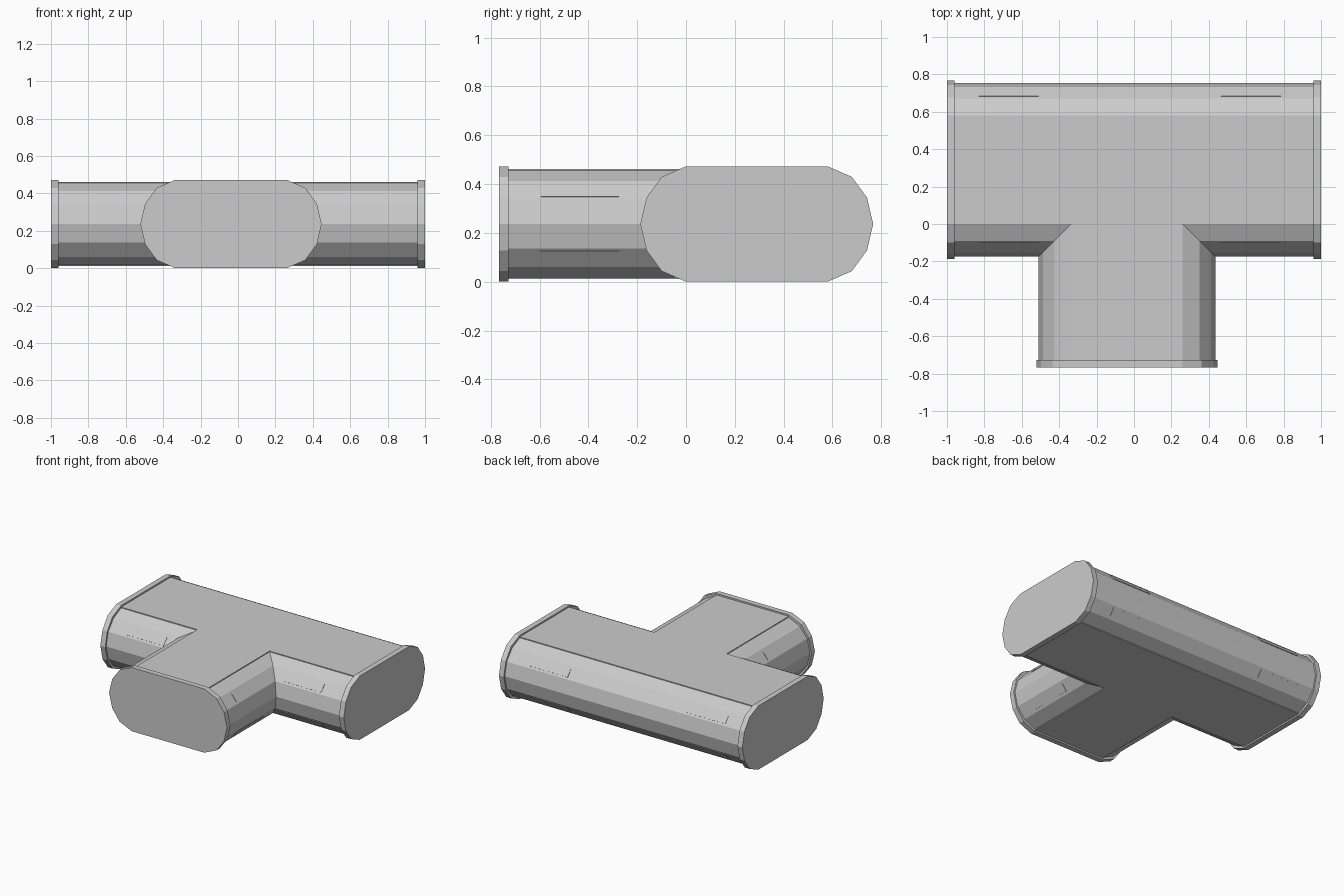
import bpy, bmesh
from mathutils import Vector

if "Cube" in bpy.data.objects:
    bpy.data.objects.remove(bpy.data.objects["Cube"])

MID = 0.2365                     # mid height of the corridor
XL, XR, Y0, Y1 = -0.335, 0.26, 0.0, 0.58   # edges of the flat roof
END_X, END_Y, RIM = 1.0, -0.767, 0.04


def side(points):
    """Mirror the upper side profile (offset, height) to the lower half."""
    return points + [(d, -z) for d, z in reversed(points[:-1])]


WALL = side([(0, 0.219), (0.09, 0.176), (0.152, 0.1), (0.175, 0)])
FLANGE = side([(0, 0.2365), (0.1, 0.193), (0.162, 0.108), (0.187, 0)])


def finish(name, bm):
    bmesh.ops.remove_doubles(bm, verts=bm.verts[:], dist=1e-5)
    bmesh.ops.recalc_face_normals(bm, faces=bm.faces[:])
    mesh = bpy.data.meshes.new(name)
    bm.to_mesh(mesh)
    bm.free()
    ob = bpy.data.objects.new(name, mesh)
    bpy.context.collection.objects.link(ob)
    return ob


def face(bm, pts):
    return bm.faces.new([bm.verts.new(p) for p in pts])


def prism(name, pts, vec):
    bm = bmesh.new()
    f = face(bm, pts)
    ext = bmesh.ops.extrude_face_region(bm, geom=[f], use_keep_orig=True)
    bmesh.ops.translate(bm, vec=vec, verts=[
        v for v in ext["geom"] if isinstance(v, bmesh.types.BMVert)])
    return finish(name, bm)


def tee(x, y):
    """T-shaped outline of the flat roof and floor."""
    return [(-x, Y0), (XL, Y0), (XL, y), (XR, y), (XR, Y0), (x, Y0), (x, Y1), (-x, Y1)]


# Corridor body: faceted walls swept along the three sides, mitred at the corners
ex, ey = END_X - 0.02, END_Y + 0.02
paths = [
    lambda d: [(-ex, Y1 + d), (ex, Y1 + d)],
    lambda d: [(-ex, Y0 - d), (XL - d, Y0 - d), (XL - d, ey)],
    lambda d: [(ex, Y0 - d), (XR + d, Y0 - d), (XR + d, ey)],
]
bm = bmesh.new()
for path in paths:
    for (d0, z0), (d1, z1) in zip(WALL, WALL[1:]):
        a = [(x, y, MID + z0) for x, y in path(d0)]
        b = [(x, y, MID + z1) for x, y in path(d1)]
        for i in range(len(a) - 1):
            face(bm, [a[i], a[i + 1], b[i + 1], b[i]])
for s in (-1, 1):
    face(bm, [(x, y, MID + s * WALL[0][1]) for x, y in tee(ex, ey)])
bmesh.ops.remove_doubles(bm, verts=bm.verts[:], dist=1e-5)
bmesh.ops.holes_fill(bm, edges=[e for e in bm.edges if e.is_boundary], sides=0)
finish("corridor_body", bm)

# Roof and floor plates standing slightly proud of the walls
for name, s in (("roof_plate", 1), ("floor_plate", -1)):
    prism(name, [(x, y, MID + s * 0.213) for x, y in tee(ex, ey)], (0, 0, s * 0.0125))


# End flanges
def ring(lo, hi):
    return [(hi + d, MID + z) for d, z in FLANGE] + \
           [(lo - d, MID + z) for d, z in reversed(FLANGE)]


for name, s in (("left_flange", -1), ("right_flange", 1)):
    prism(name, [(s * END_X, y, z) for y, z in ring(Y0, Y1)], (-s * RIM, 0, 0))
prism("branch_flange", [(x, END_Y, z) for x, z in ring(XL, XR)], (0, RIM, 0))


# Thin access panels on the sloping facets
def panel(name, base, out, span, upper):
    (d0, z0), (d1, z1) = WALL[1], WALL[2]
    out = Vector(out)
    along = Vector((abs(out.y), abs(out.x), 0))
    s = 1 if upper else -1

    def at(u, t):
        return (along * u + out * (base + d0 + (d1 - d0) * t)
                + Vector((0, 0, MID + s * (z0 + (z1 - z0) * t))))

    normal = (out * (z0 - z1) + Vector((0, 0, s * (d1 - d0)))).normalized()
    pts = [at(span[0], 0.2), at(span[1], 0.2), at(span[1], 0.85), at(span[0], 0.85)]
    prism(name, pts, normal * 0.003)


for label, upper in (("upper", True), ("lower", False)):
    for end, span in (("left", (-0.83, -0.51)), ("right", (0.465, 0.785))):
        panel(f"back_{end}_{label}_panel", Y1, (0, 1, 0), span, upper)
        panel(f"front_{end}_{label}_panel", -Y0, (0, -1, 0), span, upper)
    panel(f"branch_left_{label}_panel", -XL, (-1, 0, 0), (-0.595, -0.275), upper)
    panel(f"branch_right_{label}_panel", XR, (1, 0, 0), (-0.595, -0.275), upper)
